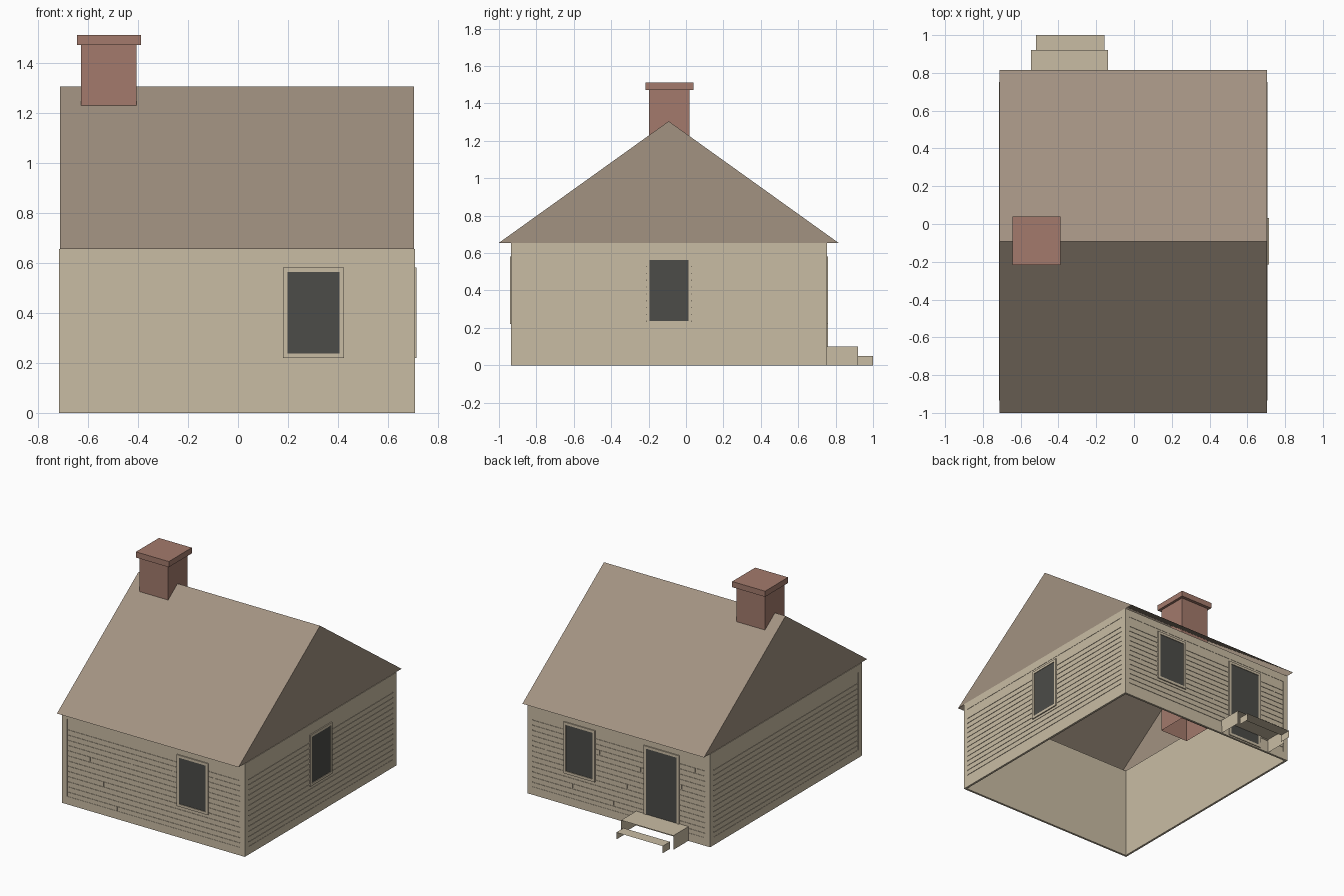
import bpy, bmesh

cube = bpy.data.objects.get("Cube")
if cube:
    bpy.data.objects.remove(cube, do_unlink=True)


def material(name, rgb):
    m = bpy.data.materials.new(name)
    m.use_nodes = True
    m.diffuse_color = (*rgb, 1)
    m.node_tree.nodes["Principled BSDF"].inputs["Base Color"].default_value = (*rgb, 1)
    return m


CREAM = material("cream_wood", (0.584, 0.503, 0.371))
BROWN = material("brown_roof", (0.361, 0.287, 0.220))
BRICK = material("red_brick", (0.366, 0.195, 0.150))
GLASS = material("dark_glass", (0.072, 0.072, 0.065))


def add_box(bm, lo, hi, open_sides=()):
    """Axis-aligned box; open_sides lists (axis, sign) faces to leave out."""
    v = [bm.verts.new((x, y, z)) for x in (lo[0], hi[0])
         for y in (lo[1], hi[1]) for z in (lo[2], hi[2])]
    faces = {(0, -1): (0, 1, 3, 2), (0, 1): (4, 6, 7, 5),
             (1, -1): (0, 4, 5, 1), (1, 1): (2, 3, 7, 6),
             (2, -1): (0, 2, 6, 4), (2, 1): (1, 5, 7, 3)}
    for side, ids in faces.items():
        if side not in open_sides:
            bm.faces.new([v[i] for i in ids])


def finish(name, bm, mat):
    me = bpy.data.meshes.new(name)
    bm.to_mesh(me)
    bm.free()
    me.materials.append(mat)
    ob = bpy.data.objects.new(name, me)
    bpy.context.collection.objects.link(ob)
    return ob


def box(name, lo, hi, mat, open_sides=()):
    bm = bmesh.new()
    add_box(bm, lo, hi, open_sides)
    return finish(name, bm, mat)


# Shell extents
X0, X1, Y0, Y1, EAVE = -0.710, 0.703, -0.930, 0.748, 0.655
THICK, TRIM, BOARD = 0.01, 0.005, 0.002
PANEL_LOW, PANEL_HIGH, MARGIN = 0.056, 0.60, 0.033
COURSES, PITCH, GROOVE = 13, 0.0365, 0.006


class Wall:
    """One outer wall: spans u0..u1 along it, faces outward along an axis."""

    def __init__(self, name, axis, sign, face, u0, u1):
        self.name, self.axis, self.sign, self.face = name, axis, sign, face
        self.u0, self.u1 = u0, u1

    def slab(self, bm, u0, u1, z0, z1, d0, d1):
        a, b = sorted((self.face + self.sign * d0, self.face + self.sign * d1))
        if self.axis == 0:
            add_box(bm, (a, u0, z0), (b, u1, z1))
        else:
            add_box(bm, (u0, a, z0), (u1, b, z1))

    def build(self, joints):
        # Backing sheet
        bm = bmesh.new()
        self.slab(bm, self.u0, self.u1, 0, EAVE, -THICK, 0)
        finish(self.name + "_wall", bm, CREAM)
        # Corner, sill and top trim
        a, b = self.u0 - TRIM, self.u1 + TRIM
        p, q = self.u0 + MARGIN, self.u1 - MARGIN
        bm = bmesh.new()
        for s in ((a, p, 0, EAVE), (q, b, 0, EAVE),
                  (p, q, 0, PANEL_LOW), (p, q, PANEL_HIGH, EAVE)):
            self.slab(bm, *s, 0, TRIM)
        finish(self.name + "_trim", bm, CREAM)
        # Siding boards with staggered butt joints
        bm = bmesh.new()
        for k in range(COURSES):
            z = PANEL_LOW + k * PITCH
            spans = [(p, q)]
            j = (k * 0.32 + 0.42) % 1.385 - 0.705
            if joints and p < j < q - 0.01:
                spans = [(p, j - GROOVE / 2), (j + GROOVE / 2, q)]
            for s, e in spans:
                self.slab(bm, s, e, z, z + PITCH - GROOVE, 0, BOARD + 0.001)
        self.slab(bm, p, q, PANEL_LOW + COURSES * PITCH, PANEL_HIGH, 0, BOARD + 0.001)
        finish(self.name + "_siding", bm, CREAM)

    def opening(self, label, u0, u1, z0, z1, w=0.018):
        # Casing with a dark pane set inside
        bm = bmesh.new()
        for s in ((u0, u0 + w, z0, z1), (u1 - w, u1, z0, z1),
                  (u0 + w, u1 - w, z0, z0 + w), (u0 + w, u1 - w, z1 - w, z1)):
            self.slab(bm, *s, 0, 0.011)
        finish(label + "_frame", bm, CREAM)
        bm = bmesh.new()
        self.slab(bm, u0 + w, u1 - w, z0 + w, z1 - w, 0.001, 0.007)
        finish(label + "_pane", bm, GLASS)


front = Wall("front", 1, -1, Y0, X0, X1)
back = Wall("back", 1, 1, Y1, X0, X1)
left = Wall("left", 0, 1, X1, Y0, Y1)
right = Wall("right", 0, -1, X0, Y0, Y1)
for wall in (front, back, left, right):
    wall.build(joints=wall.axis == 1)

# Windows and back door
front.opening("front_window", 0.18, 0.424, 0.22, 0.582)
back.opening("back_window", 0.18, 0.424, 0.22, 0.582)
left.opening("left_window", -0.214, 0.032, 0.22, 0.582)
back.opening("back_door", -0.475, -0.20, 0.01, 0.582)

# Gabled roof, open underneath
bm = bmesh.new()
ends = []
for x in (X0 - 0.001, X1 + 0.001):
    ends.append([bm.verts.new((x, y, z)) for y, z in
                 ((-1, EAVE), (-0.0925, 1.305), (0.815, EAVE))])
(a0, a1, a2), (b0, b1, b2) = ends
for f in ((a0, b0, b1, a1), (a1, b1, b2, a2), (a2, a0, a1), (b0, b2, b1)):
    bm.faces.new(f)
bmesh.ops.recalc_face_normals(bm, faces=bm.faces)
finish("roof", bm, BROWN)

# Chimney: hollow shaft and cap
box("chimney_shaft", (-0.628, -0.198, 0.54), (-0.406, 0.018, 1.48), BRICK,
    [(2, -1), (2, 1)])
box("chimney_cap", (-0.644, -0.216, 1.472), (-0.388, 0.04, 1.512), BRICK)

# Back steps: thin treads on side panels, no risers
hollow = [(1, -1), (1, 1), (2, -1)]
box("upper_step", (-0.545, Y1, 0), (-0.138, 0.92, 0.1), CREAM, hollow)
box("lower_step", (-0.519, 0.92, 0), (-0.157, 1.0, 0.05), CREAM, hollow)
